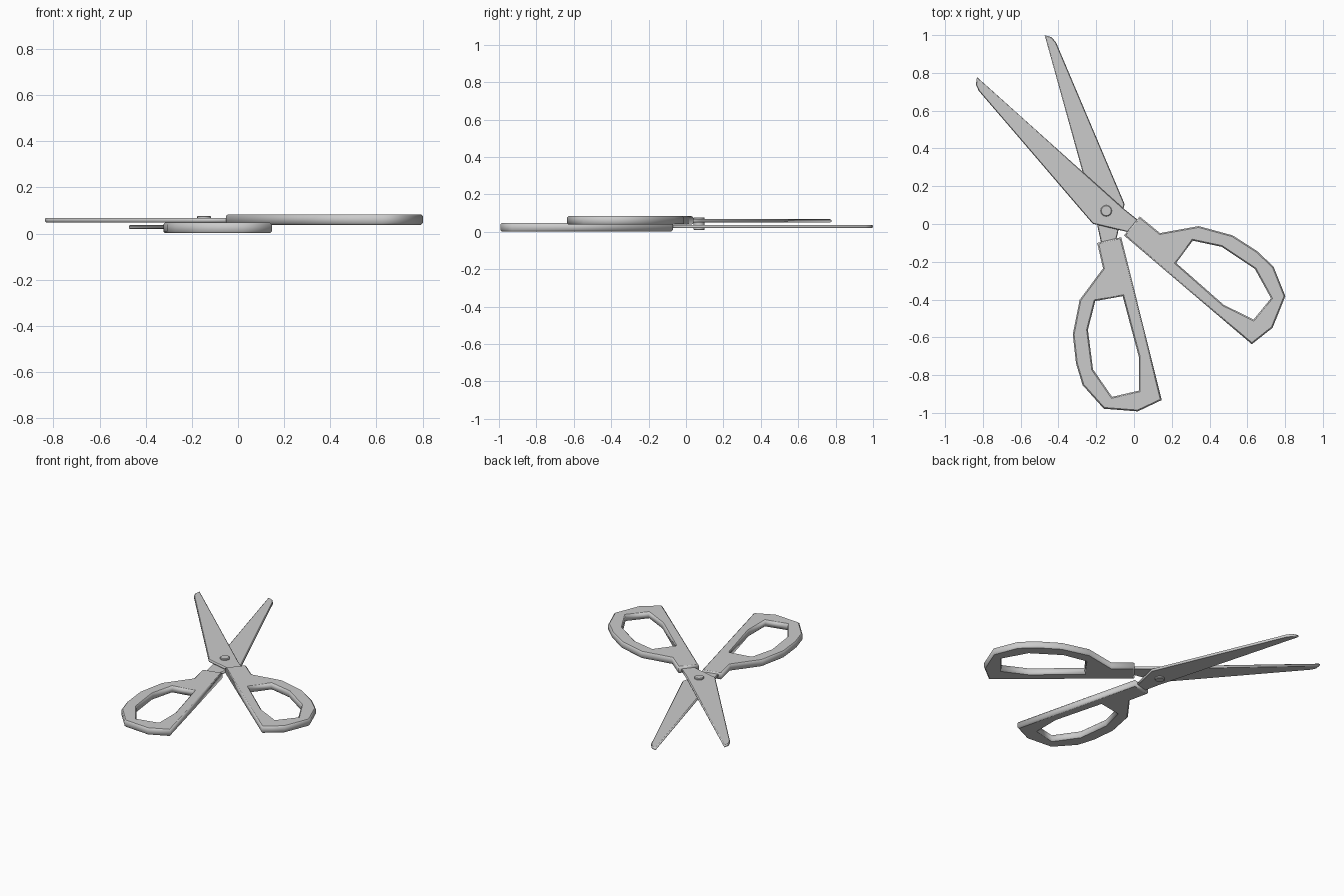
import bpy, bmesh
from math import radians
from mathutils import Vector

if "Cube" in bpy.data.objects:
    bpy.data.objects.remove(bpy.data.objects["Cube"])

# Fold line of the open scissors: one half is the reflection of the other
AXIS_POINT = Vector((-0.06, -0.066))
AXIS_DIR = Vector((0.527, -0.85)).normalized()


def mirrored(points):
    out = []
    for p in points:
        d = Vector(p) - AXIS_POINT
        out.append(AXIS_POINT + 2 * d.dot(AXIS_DIR) * AXIS_DIR - d)
    return out


def area(points):
    return sum(a[0] * b[1] - b[0] * a[1]
               for a, b in zip(points, points[1:] + points[:1]))


# Flat plate with chamfered rims; loops after the first are holes
def plate(name, loops, z0, z1, chamfer):
    cu = bpy.data.curves.new(name, 'CURVE')
    cu.dimensions = '2D'
    cu.fill_mode = 'BOTH'
    cu.extrude = (z1 - z0) / 2 - chamfer
    cu.bevel_depth = chamfer
    cu.bevel_resolution = 0
    cu.offset = -chamfer
    for i, pts in enumerate(loops):
        pts = [Vector(p) for p in pts]
        if (area(pts) > 0) == (i > 0):
            pts.reverse()
        sp = cu.splines.new('POLY')
        sp.points.add(len(pts) - 1)
        for sp_pt, p in zip(sp.points, pts):
            sp_pt.co = (p.x, p.y, 0, 1)
        sp.use_cyclic_u = True
    ob = bpy.data.objects.new(name, cu)
    ob.location.z = (z0 + z1) / 2
    bpy.context.collection.objects.link(ob)
    return ob


handle = [(-.195, -.1), (-.068, -.07), (.147, -.932), (.02, -.992),
          (-.16, -.978), (-.272, -.853), (-.307, -.738), (-.324, -.585),
          (-.288, -.402), (-.164, -.235)]
finger_hole = [(-.205, -.408), (-.06, -.382), (.026, -.705), (.026, -.882),
               (-.116, -.915), (-.217, -.77), (-.244, -.56)]
blade = [(-.473, 1.0), (-.435, .988), (-.412, .96), (-.05, .106),
         (-.1, -.11), (-.172, -.11), (-.196, 0)]

# Lower half
plate("lower_handle", [handle, finger_hole], 0.002, 0.047, 0.007)
plate("lower_blade", [blade], 0.019, 0.037, 0.004)

# Upper half
plate("upper_handle", [mirrored(handle), mirrored(finger_hole)], 0.038, 0.083, 0.007)
plate("upper_blade", [mirrored(blade)], 0.049, 0.067, 0.004)

# Pivot rivet through both blades
bpy.ops.mesh.primitive_cylinder_add(vertices=16, radius=0.03, depth=0.068,
                                    location=(-0.147, 0.07, 0.043))
rivet = bpy.context.object
rivet.name = "pivot_rivet"
bev = rivet.modifiers.new("chamfer", 'BEVEL')
bev.width = 0.004
bev.segments = 1
bev.angle_limit = radians(50)
bpy.ops.object.shade_smooth_by_angle(angle=radians(30))
